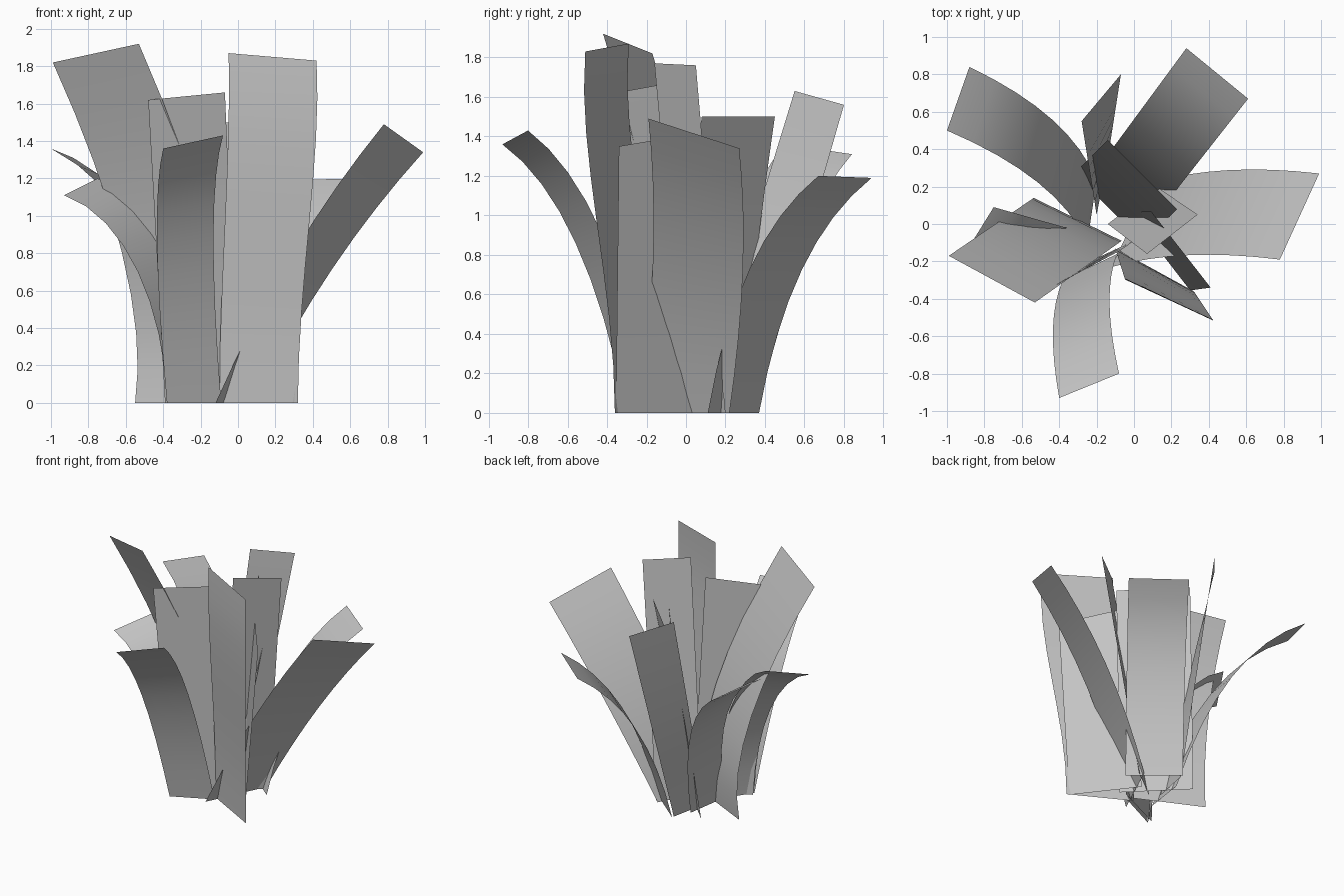
import bpy
import bmesh
from mathutils import Vector

cube = bpy.data.objects.get("Cube")
if cube:
    bpy.data.objects.remove(cube, do_unlink=True)

# One plain grey for the whole plant
grey = bpy.data.materials.new("plain_grey")
grey.use_nodes = True
colour = (0.55, 0.55, 0.55, 1)
grey.diffuse_color = colour
grey.node_tree.nodes["Principled BSDF"].inputs["Base Color"].default_value = colour

SEGMENTS = 8


def edge_curve(base, tip, bend, sway):
    """Points along one leaf edge, from the ground to the tip.

    bend holds, for each of the two control points of the curve, how far out
    and how far up it lies, as fractions of the way from base to tip.
    sway pushes both control points sideways."""
    start, end = Vector((*base, 0)), Vector(tip)
    span = end - start
    low, high = (start + Vector((span.x * out + sway[0], span.y * out + sway[1], span.z * up))
                 for out, up in bend)
    points = []
    for i in range(SEGMENTS + 1):
        t = i / SEGMENTS
        s = 1 - t
        points.append(start * s**3 + low * 3 * s * s * t + high * 3 * s * t * t + end * t**3)
    return points


def leaf(name, base_left, base_right, tip_left, tip_right, bend, sway=(0, 0)):
    """Flat-ended leaf sheet lofted between two curved edges (seen from outside)."""
    bm = bmesh.new()
    left = [bm.verts.new(p) for p in edge_curve(base_left, tip_left, bend, sway)]
    right = [bm.verts.new(p) for p in edge_curve(base_right, tip_right, bend, sway)]
    for i in range(SEGMENTS):
        face = bm.faces.new((left[i], right[i], right[i + 1], left[i + 1]))
        face.smooth = True
    mesh = bpy.data.meshes.new(name)
    bm.to_mesh(mesh)
    bm.free()
    mesh.materials.append(grey)
    obj = bpy.data.objects.new(name, mesh)
    bpy.context.scene.collection.objects.link(obj)
    return obj


# How a leaf bends on its way up
straight = (.33, .33), (.67, .67)
leaning = (.28, .38), (.61, .71)
flaring = (-.15, .25), (.25, .6)
opening = (.28, .33), (.6, .67)
arching = (.22, .51), (.55, .85)
hooking = (.02, .45), (.4, .9)
drooping = (.18, .48), (.5, .81)
curling = (0, .35), (1.3, .72)

# Outer leaves, spreading from the clump
leaf("front_leaf", (-.38, -.3), (-.09, -.16),
     (-.4, -.93, 1.36), (-.08, -.8, 1.43), arching, (-.06, 0))
leaf("front_tall_leaf", (-.1, -.13), (.32, -.36),
     (-.05, -.29, 1.87), (.42, -.51, 1.83), curling)
leaf("left_leaf", (-.12, -.23), (.09, .22),
     (.78, -.19, 1.49), (.99, .27, 1.34), leaning, (0, .06))
leaf("back_left_leaf", (.17, .11), (-.14, .37),
     (.61, .67, 1.2), (.28, .94, 1.19), drooping)
leaf("back_leaf", (-.14, .35), (-.2, .05),
     (-.07, .8, 1.56), (-.28, .55, 1.63), straight)
leaf("back_right_leaf", (-.2, .23), (-.25, -.1),
     (-.88, .84, 1.31), (-1, .5, 1.36), arching, (.06, .1))
leaf("right_leaf", (-.22, -.06), (-.38, -.3),
     (-.75, .09, 1.2), (-.93, -.2, 1.11), hooking)
leaf("right_tall_leaf", (-.55, .13), (-.08, -.1),
     (-.99, -.17, 1.82), (-.53, -.42, 1.92), flaring)

# Inner leaves, nearly upright
leaf("inner_front_right_leaf", (-.39, -.27), (0, -.09),
     (-.48, -.36, 1.62), (-.07, -.14, 1.66), straight)
leaf("inner_front_left_leaf", (.3, -.355), (-.02, .06),
     (.41, -.34, 1.35), (.09, .07, 1.42), straight)
leaf("inner_centre_leaf", (-.14, 0), (.12, .2),
     (.07, -.16, 1.77), (.34, .05, 1.76), straight)
leaf("inner_back_leaf", (.05, -.1), (-.32, .27),
     (.23, .08, 1.5), (-.14, .45, 1.5), opening)
